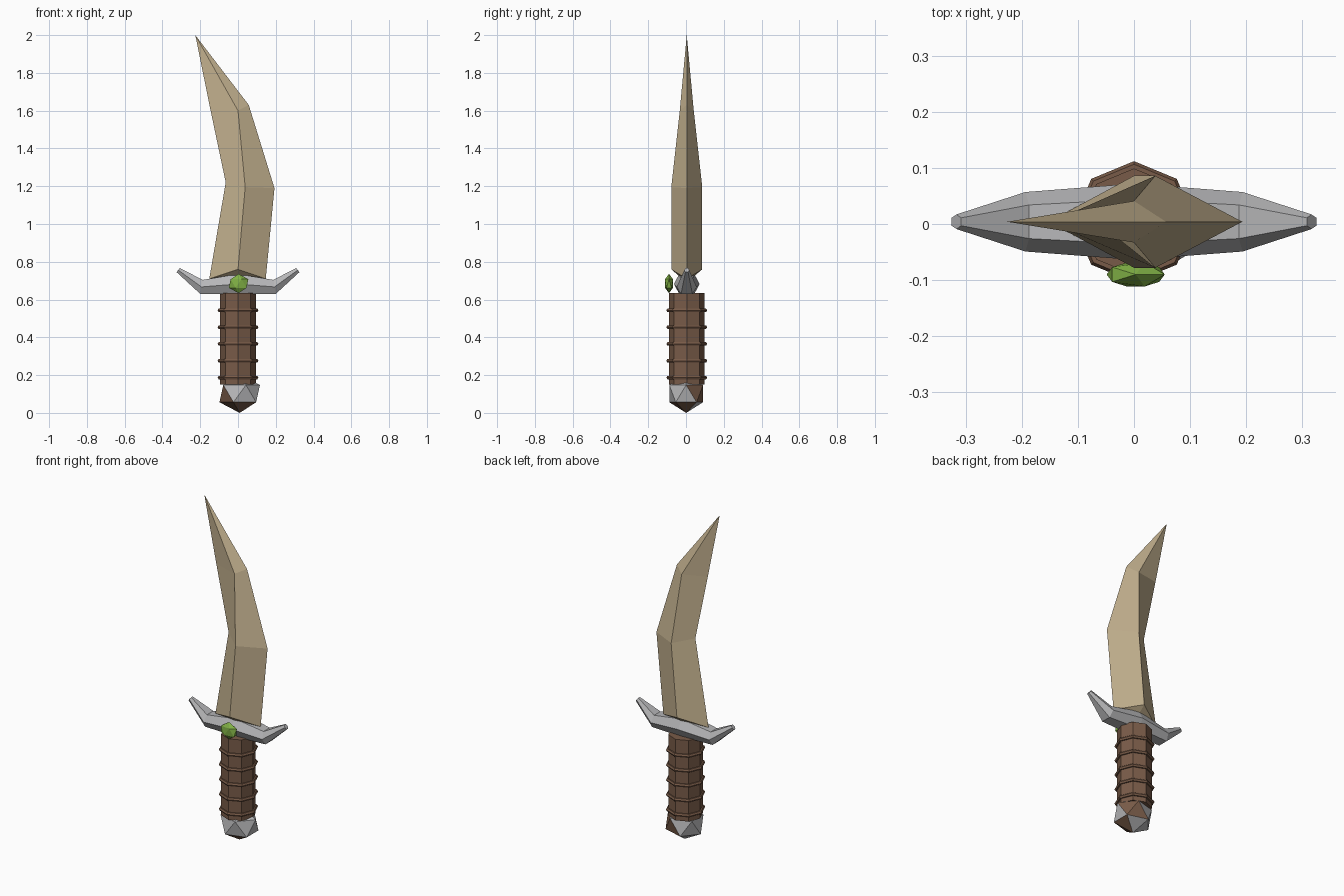
import bpy, bmesh
from mathutils import Matrix, Vector

if "Cube" in bpy.data.objects:
    bpy.data.objects.remove(bpy.data.objects["Cube"])

CY = 0.004  # the dagger's centre plane in y


def material(name, rgb):
    m = bpy.data.materials.new(name)
    m.diffuse_color = (*rgb, 1)
    m.use_nodes = True
    m.node_tree.nodes["Principled BSDF"].inputs["Base Color"].default_value = m.diffuse_color
    return m


BONE = material("tan_bone", (0.56, 0.45, 0.28))
STEEL = material("grey_steel", (0.47, 0.47, 0.48))
LEATHER = material("brown_leather", (0.19, 0.105, 0.065))
GREEN = material("green_gem", (0.22, 0.44, 0.06))


def finish(name, bm, *mats):
    bmesh.ops.recalc_face_normals(bm, faces=bm.faces)
    me = bpy.data.meshes.new(name)
    bm.to_mesh(me)
    bm.free()
    for m in mats:
        me.materials.append(m)
    ob = bpy.data.objects.new(name, me)
    bpy.context.collection.objects.link(ob)
    return ob


def loft(bm, sections):
    """Skin a list of closed rings with equal point counts; cap both ends."""
    rings = [[bm.verts.new(p) for p in s] for s in sections]
    n = len(rings[0])
    for a, b in zip(rings, rings[1:]):
        for i in range(n):
            j = (i + 1) % n
            bm.faces.new((a[i], a[j], b[j], b[i]))
    return rings


# Blade: diamond sections (left edge, ridge, right edge, ridge half depth) up to a point
bm = bmesh.new()
stations = [((-0.152, 0.71), (0, 0.76), (0.147, 0.71), 0.082),
            ((-0.065, 1.22), (0.038, 1.195), (0.193, 1.19), 0.082),
            ((-0.147, 1.61), (0, 1.6), (0.057, 1.63), 0.037)]
rings = loft(bm, [[(l[0], CY, l[1]), (c[0], CY - d, c[1]),
                   (r[0], CY, r[1]), (c[0], CY + d, c[1])]
                  for l, c, r, d in stations])
tip = bm.verts.new((-0.226, CY, 2.0))
base = bm.verts.new((0, CY, 0.69))
for i in range(4):
    j = (i + 1) % 4
    bm.faces.new((rings[-1][i], rings[-1][j], tip))
    bm.faces.new((rings[0][j], rings[0][i], base))
finish("blade", bm, BONE)


# Guard: hexagonal sections swept along x with upturned ends
def hexagon(bottom, top, flat, wide):
    (xb, zb), (xt, zt) = bottom, top
    xm, zm = (xb + xt) / 2, (zb + zt) / 2
    return [(xb, CY - flat, zb), (xm, CY - wide, zm), (xt, CY - flat, zt),
            (xt, CY + flat, zt), (xm, CY + wide, zm), (xb, CY + flat, zb)]


bm = bmesh.new()
sections = []
for s in (-1, 1):
    pair = [hexagon((s * 0.325, 0.745), (s * 0.308, 0.767), 0.007, 0.013),
            hexagon((s * 0.2, 0.63), (s * 0.187, 0.704), 0.03, 0.053)]
    sections += pair if s < 0 else [hexagon((0, 0.63), (0, 0.735), 0.04, 0.068)] + pair[::-1]
rings = loft(bm, sections)
bm.faces.new(rings[0])
bm.faces.new(rings[-1])
finish("guard", bm, STEEL)

# Grip: eight-sided column
bm = bmesh.new()
bmesh.ops.create_cone(bm, cap_ends=True, segments=8, radius1=0.095, radius2=0.095,
                      depth=0.485, matrix=Matrix.Translation((0, CY, 0.3925)))
finish("grip", bm, LEATHER)

# Leather bands wrapped around the grip
for k in range(5):
    bpy.ops.mesh.primitive_torus_add(major_segments=8, minor_segments=6, major_radius=0.097,
                                     minor_radius=0.011, location=(0, CY, 0.187 + k * 0.089))
    band = bpy.context.object
    band.name = f"grip_band_{k + 1}"
    band.data.materials.append(LEATHER)

# Pommel: faceted ball with a few worn brown facets
bm = bmesh.new()
bmesh.ops.create_icosphere(bm, subdivisions=1, radius=1)
bm.normal_update()
for f in bm.faces:
    n = f.normal
    underside = n.z < -0.6 and n.y < 0.1
    left = -0.6 < n.z < 0 and n.x < -0.3 and n.y < 0
    back = abs(n.z) < 0.6 and n.y > 0.5 and n.x > 0
    f.material_index = 1 if underside or left or back else 0
bmesh.ops.transform(bm, verts=bm.verts, matrix=Matrix.Translation((0.009, CY - 0.003, 0.102))
                    @ Matrix.Diagonal((0.12, 0.105, 0.102, 1)))
finish("pommel", bm, STEEL, LEATHER)

# Gem: flattened faceted stone on the front of the guard
bm = bmesh.new()
bmesh.ops.create_icosphere(bm, subdivisions=1, radius=1)
bmesh.ops.transform(bm, verts=bm.verts, matrix=Matrix.Translation((0.003, -0.09, 0.685))
                    @ Matrix.Diagonal((0.058, 0.025, 0.051, 1)))
finish("gem", bm, GREEN)
